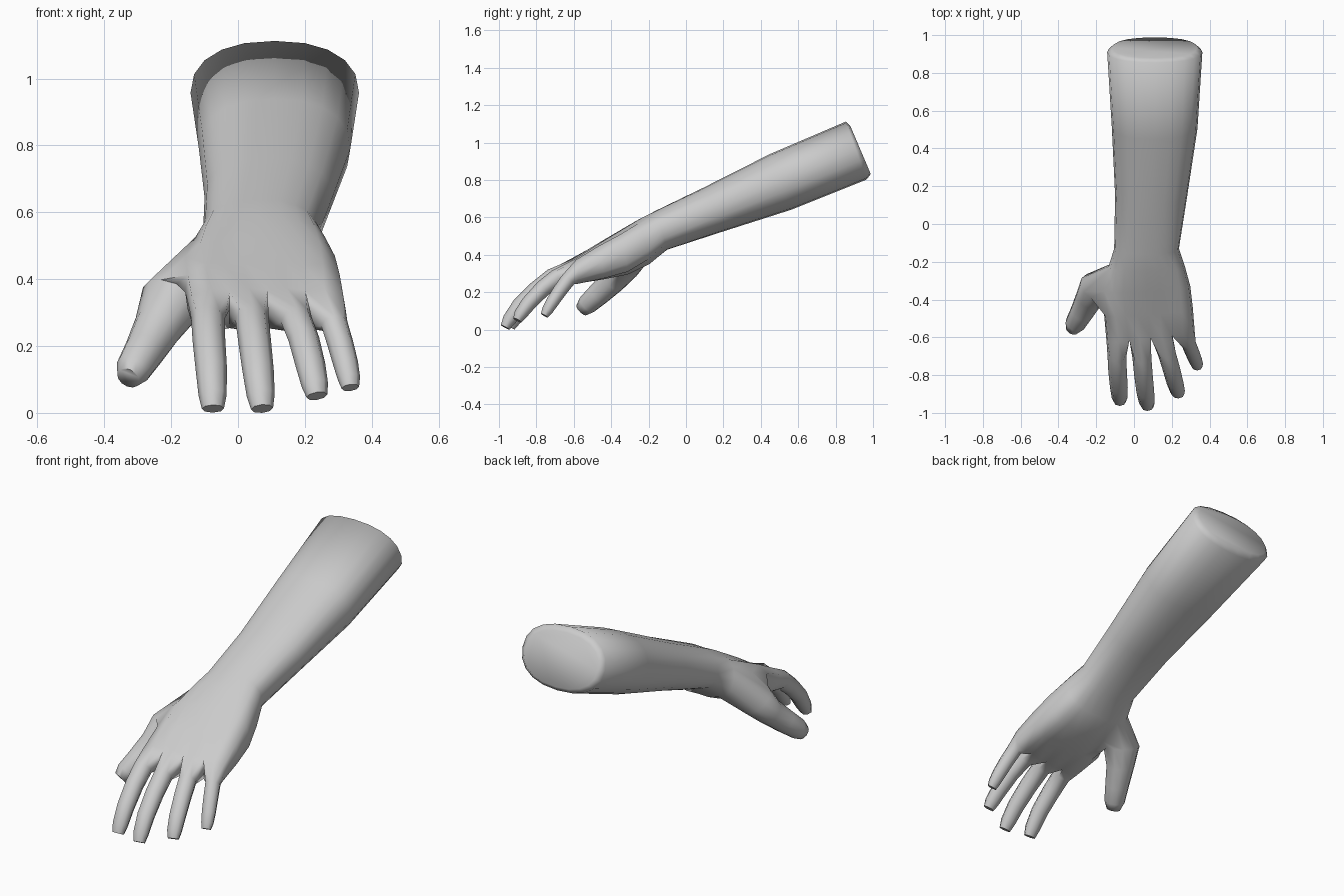
import bpy, bmesh, math
from mathutils import Vector

if "Cube" in bpy.data.objects:
    bpy.data.objects.remove(bpy.data.objects["Cube"])

bm = bmesh.new()


def bridge(a, b):
    n = len(a)
    return [bm.faces.new((a[i], a[(i + 1) % n], b[(i + 1) % n], b[i])) for i in range(n)]


def section(top, bot, xl, xr, boxy, scale=1.0):
    """20-point ring: 9 across the back, 1 side, 9 across the palm, 1 side."""
    top, bot = Vector((0, *top)), Vector((0, *bot))
    mid, up = (top + bot) / 2, (top - bot) / 2
    cx, hw = (xl + xr) / 2, (xr - xl) / 2
    ring = []
    for i in range(20):
        a = math.radians(162 - 18 * i)
        c, s = math.cos(a), math.sin(a)
        eu = math.copysign(abs(c) ** 0.87, c)
        ev = math.copysign(abs(s) ** 0.87, s)
        if i in (9, 19):
            bu, bv, eu, ev = (1 if i == 9 else -1), 0, (1 if i == 9 else -1), 0
        else:
            j = i if i < 9 else 18 - i
            bu = (j - 4) / 4 * 0.97
            # rounded outer edges and shallow dips between the knuckles
            bv = 0.6 if j in (0, 8) else (0.86 if j % 2 == 0 else 1.0)
            bv *= 1 if i < 9 else -1
        u, v = eu + (bu - eu) * boxy, ev + (bv - ev) * boxy
        p = mid + up * v * scale
        p.x = cx + hw * u * scale
        p.y += 0.025 * u * boxy * boxy
        ring.append(bm.verts.new(p))
    return ring


def frame(pts, i):
    """Axes across a path at point i."""
    t = (pts[min(i + 1, len(pts) - 1)] - pts[max(i - 1, 0)]).normalized()
    right = Vector((1, 0, 0))
    right = (right - t * t.dot(right)).normalized()
    return right, t.cross(right)


# Forearm, wrist and palm
rows = [
    section((0.875, 1.115), (0.992, 0.84), -0.13, 0.35, 0, 0.93),
    section((0.855, 1.13), (0.965, 0.82), -0.142, 0.362, 0),
    section((0.45, 0.957), (0.56, 0.658), -0.117, 0.336, 0),
    section((0.10, 0.78), (0.20, 0.543), -0.10, 0.282, 0),
    section((-0.16, 0.657), (-0.10, 0.443), -0.105, 0.238, 0.15),
    section((-0.25, 0.612), (-0.195, 0.365), -0.135, 0.268, 0.35),
    section((-0.36, 0.545), (-0.315, 0.31), -0.165, 0.298, 0.6),
    section((-0.48, 0.472), (-0.45, 0.285), -0.158, 0.312, 0.8),
    section((-0.605, 0.392), (-0.60, 0.262), -0.145, 0.322, 1),
]
bm.faces.new(rows[0])
for a, b in zip(rows, rows[1:]):
    bridge(a, b)

# Fingers, each grown from one quarter of the knuckle ring
paths = [
    (1.0, [(-0.09, -0.70, 0.298), (-0.087, -0.78, 0.235), (-0.08, -0.865, 0.15),
           (-0.076, -0.92, 0.07), (-0.075, -0.94, 0.03)]),
    (1.0, [(0.042, -0.71, 0.298), (0.05, -0.80, 0.23), (0.06, -0.89, 0.145),
           (0.068, -0.945, 0.07), (0.072, -0.967, 0.03)]),
    (0.95, [(0.175, -0.69, 0.295), (0.197, -0.765, 0.238), (0.217, -0.84, 0.16),
            (0.23, -0.885, 0.10), (0.236, -0.902, 0.068)]),
    (0.8, [(0.288, -0.63, 0.285), (0.306, -0.675, 0.225), (0.322, -0.715, 0.165),
           (0.332, -0.742, 0.12), (0.336, -0.757, 0.093)]),
]
sizes = [(0.050, 0.050), (0.049, 0.047), (0.047, 0.043), (0.042, 0.037), (0.033, 0.026)]
knuckles = rows[-1]
webs = [knuckles[19]]
for j in (2, 4, 6):
    webs.append(bm.verts.new((knuckles[j].co + knuckles[18 - j].co) / 2 + Vector((0, 0.012, 0))))
webs.append(knuckles[9])
for f, (size, path) in enumerate(paths):
    k = 2 * f
    prev = [knuckles[k], knuckles[k + 1], knuckles[k + 2], webs[f + 1],
            knuckles[16 - k], knuckles[17 - k], knuckles[18 - k], webs[f]]
    pts = [Vector(p) for p in path]
    for i, p in enumerate(pts):
        right, up = frame(pts, i)
        w, h = sizes[i]
        ring = []
        for n in range(8):
            a = math.radians(135 - 45 * n)
            ring.append(bm.verts.new(p + right * math.cos(a) * w * size + up * math.sin(a) * h * size))
        bridge(prev, ring)
        prev = ring
    bm.faces.new(prev)

# Thumb, grown from an opening in the side of the palm
E, F, G = rows[5:8]
rim = [E[16], E[17], E[18], E[19], E[0], F[0], G[0], G[19], G[18], G[17], G[16], F[16]]
bmesh.ops.delete(bm, geom=[F[17], F[18], F[19]], context='VERTS')
pts = [Vector(p) for p in [(-0.195, -0.335, 0.355), (-0.238, -0.395, 0.275), (-0.278, -0.47, 0.205),
                           (-0.312, -0.53, 0.15), (-0.328, -0.558, 0.122)]]
radii = [(0.098, 0.088), (0.074, 0.070), (0.062, 0.062), (0.054, 0.054), (0.036, 0.038)]


def thumb_ring(i, turn, phase):
    right, up = frame(pts, i)
    w, h = radii[i]
    angles = [turn * math.tau * n / 12 + phase for n in range(12)]
    return [pts[i] + right * math.cos(a) * w + up * math.sin(a) * h for a in angles]


options = [(s, math.tau * q / 48) for s in (1, -1) for q in range(48)]
best = min(options, key=lambda o: sum((p - v.co).length_squared for p, v in zip(thumb_ring(0, *o), rim)))
prev = rim
for i in range(len(pts)):
    ring = [bm.verts.new(p) for p in thumb_ring(i, *best)]
    bridge(prev, ring)
    prev = ring
bm.faces.new(prev)

# One continuous skin
bmesh.ops.recalc_face_normals(bm, faces=bm.faces[:])
low = min(v.co.z for v in bm.verts)
for v in bm.verts:
    v.co.z -= low
mesh = bpy.data.meshes.new("hand_and_forearm")
bm.to_mesh(mesh)
bm.free()
obj = bpy.data.objects.new("hand_and_forearm", mesh)
bpy.context.collection.objects.link(obj)
grey = bpy.data.materials.new("light_grey")
grey.diffuse_color = (0.6, 0.6, 0.6, 1)
grey.use_nodes = True
grey.node_tree.nodes["Principled BSDF"].inputs["Base Color"].default_value = grey.diffuse_color
mesh.materials.append(grey)
bpy.context.view_layer.objects.active = obj
obj.select_set(True)
bpy.ops.object.shade_smooth_by_angle(angle=math.radians(70))
